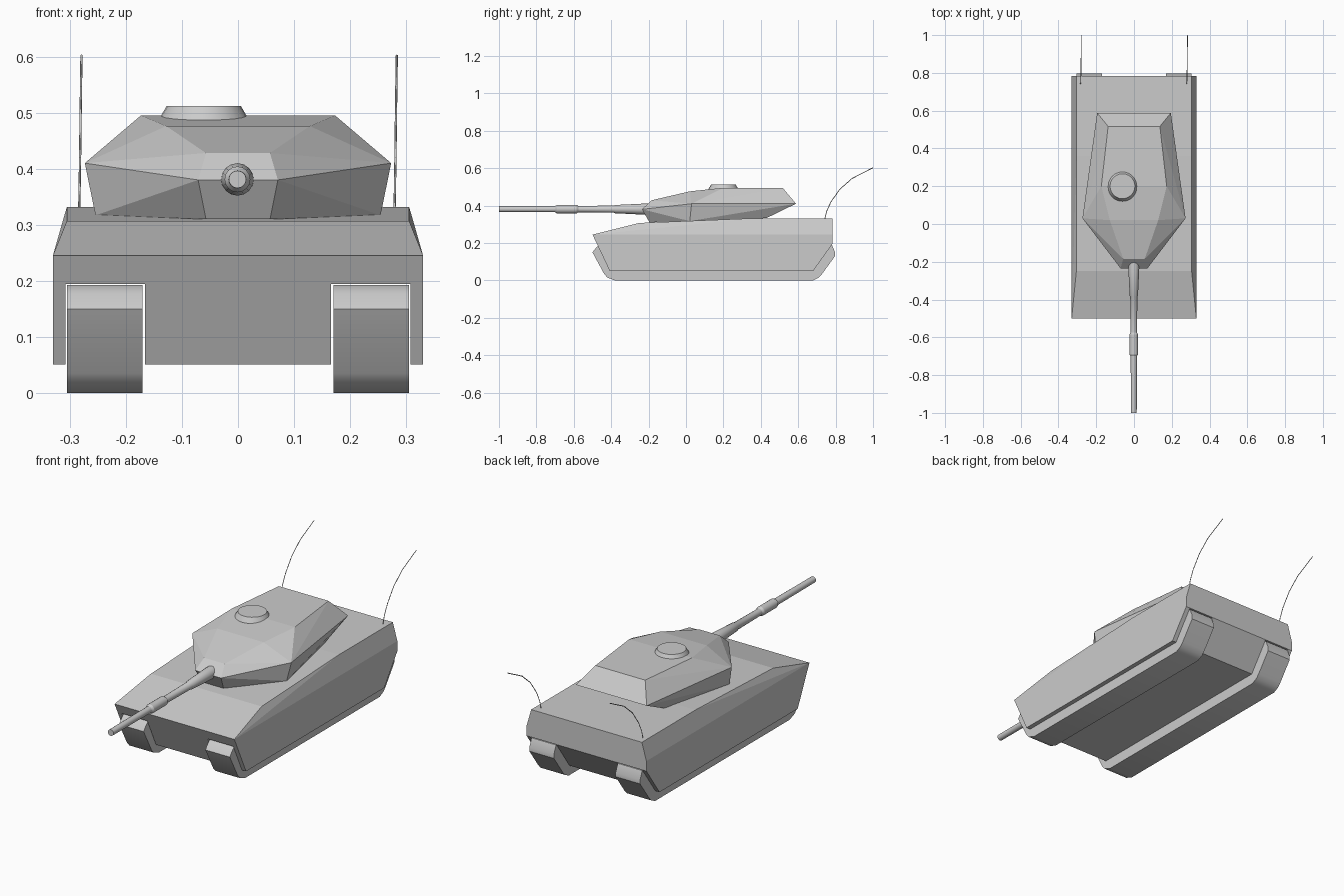
import bpy, bmesh
from math import radians, sin, cos, tau

if "Cube" in bpy.data.objects:
    bpy.data.objects.remove(bpy.data.objects["Cube"])


def add_object(name, bm):
    bmesh.ops.recalc_face_normals(bm, faces=bm.faces)
    mesh = bpy.data.meshes.new(name)
    bm.to_mesh(mesh)
    bm.free()
    ob = bpy.data.objects.new(name, mesh)
    bpy.context.collection.objects.link(ob)
    return ob


def smooth(ob, angle):
    bpy.ops.object.select_all(action='DESELECT')
    ob.select_set(True)
    bpy.context.view_layer.objects.active = ob
    bpy.ops.object.shade_smooth_by_angle(angle=radians(angle))


def faceted(name, half):
    """Symmetric convex armour body from its corner points on one side."""
    bm = bmesh.new()
    for x, y, z in half:
        bm.verts.new((x, y, z))
        bm.verts.new((-x, y, z))
    bmesh.ops.convex_hull(bm, input=bm.verts[:])
    bmesh.ops.dissolve_limit(bm, angle_limit=radians(0.5),
                             verts=bm.verts[:], edges=bm.edges[:])
    return add_object(name, bm)


def prism(name, profile, x0, x1):
    """Extrude a (y, z) profile along x and mirror it to the other side."""
    bm = bmesh.new()
    face = bm.faces.new([bm.verts.new((x0, y, z)) for y, z in profile])
    new = bmesh.ops.extrude_face_region(bm, geom=[face])['geom']
    bmesh.ops.translate(bm, vec=(x1 - x0, 0, 0),
                        verts=[v for v in new if isinstance(v, bmesh.types.BMVert)])
    # the extrusion leaves the start cap in place only if it was kept
    if not face.is_valid:
        bmesh.ops.holes_fill(bm, edges=bm.edges[:])
    geom = bmesh.ops.duplicate(bm, geom=bm.verts[:] + bm.edges[:] + bm.faces[:])['geom']
    bmesh.ops.scale(bm, vec=(-1, 1, 1),
                    verts=[v for v in geom if isinstance(v, bmesh.types.BMVert)])
    return add_object(name, bm)


def lathe(name, stations, center, axis, sides):
    """Closed round body from (position, radius) stations along y or z."""
    bm = bmesh.new()
    rings = []
    for t, r in stations:
        ring = []
        for i in range(sides):
            a, b = r * cos(tau * i / sides), r * sin(tau * i / sides)
            p = (a, t, b) if axis == 'y' else (a, b, t)
            ring.append(bm.verts.new([p[k] + center[k] for k in range(3)]))
        rings.append(ring)
    for lo, hi in zip(rings, rings[1:]):
        for i in range(sides):
            j = (i + 1) % sides
            bm.faces.new((lo[i], lo[j], hi[j], hi[i]))
    bm.faces.new(rings[0])
    bm.faces.new(rings[-1])
    ob = add_object(name, bm)
    smooth(ob, 30)
    return ob


# Hull with sloped glacis, inset deck and side skirts
hull = faceted("hull", [
    (.33, -.5, .245), (.33, -.408, .051), (.33, .68, .051),
    (.33, .783, .195), (.33, .783, .245),
    (.305, -.25, .307), (.305, .36, .332), (.305, .783, .332)])

# Slots for the tracks, cut through the full length
slots = prism("track_slot_cutter",
              [(-1, -.1), (1, -.1), (1, .195), (-1, .195)], .166, .3075)
slots.hide_render = True
slots.hide_viewport = False
cut = hull.modifiers.new("slots", 'BOOLEAN')
cut.operation = 'DIFFERENCE'
cut.solver = 'EXACT'
cut.object = slots
bpy.context.view_layer.objects.active = hull
hull.select_set(True)
bpy.ops.object.modifier_apply(modifier=cut.name)
bpy.data.objects.remove(slots, do_unlink=True)

# Tracks
tracks = prism("tracks", [
    (-.455, .193), (-.478, .178), (-.5, .15), (-.438, .035), (-.42, .015), (-.38, 0),
    (.68, 0), (.71, .015), (.728, .035), (.797, .13), (.797, .15), (.78, .19), (.77, .193)],
    .17, .305)
smooth(tracks, 35)

# Turret: lower, waist and roof corners, front to rear
faceted("turret", [
    (.057, -.195, .31), (.254, .02, .317), (.18, .43, .333),
    (.071, -.235, .38), (.273, .03, .41), (.195, .588, .41),
    (.057, -.185, .428), (.128, .02, .476), (.173, .2, .495), (.137, .517, .495)])

# Commander hatch
lathe("hatch", [(.48, .08), (.488, .08), (.512, .066)], (-.061, .2, 0), 'z', 24)

# Gun barrel with sleeve and thicker root
lathe("gun_barrel", [
    (-1, .0155), (-.7, .0165), (-.69, .023), (-.585, .023), (-.575, .017),
    (-.385, .019), (-.38, .022), (-.235, .029), (-.15, .029)],
    (-.001, 0, .381), 'y', 16)

# Whip antennas bending backwards
for side, x in (("left", -.283), ("right", .279)):
    curve = bpy.data.curves.new("antenna_" + side, 'CURVE')
    curve.dimensions = '3D'
    curve.bevel_depth = .002
    curve.bevel_resolution = 0
    curve.use_fill_caps = True
    path = [(.741, .325), (.752, .37), (.775, .42), (.823, .488), (.888, .545), (.999, .602)]
    spline = curve.splines.new('POLY')
    spline.points.add(len(path) - 1)
    for i, (y, z) in enumerate(path):
        spline.points[i].co = (x + .004 * i / 5, y, z, 1)
    ob = bpy.data.objects.new("antenna_" + side, curve)
    bpy.context.collection.objects.link(ob)
